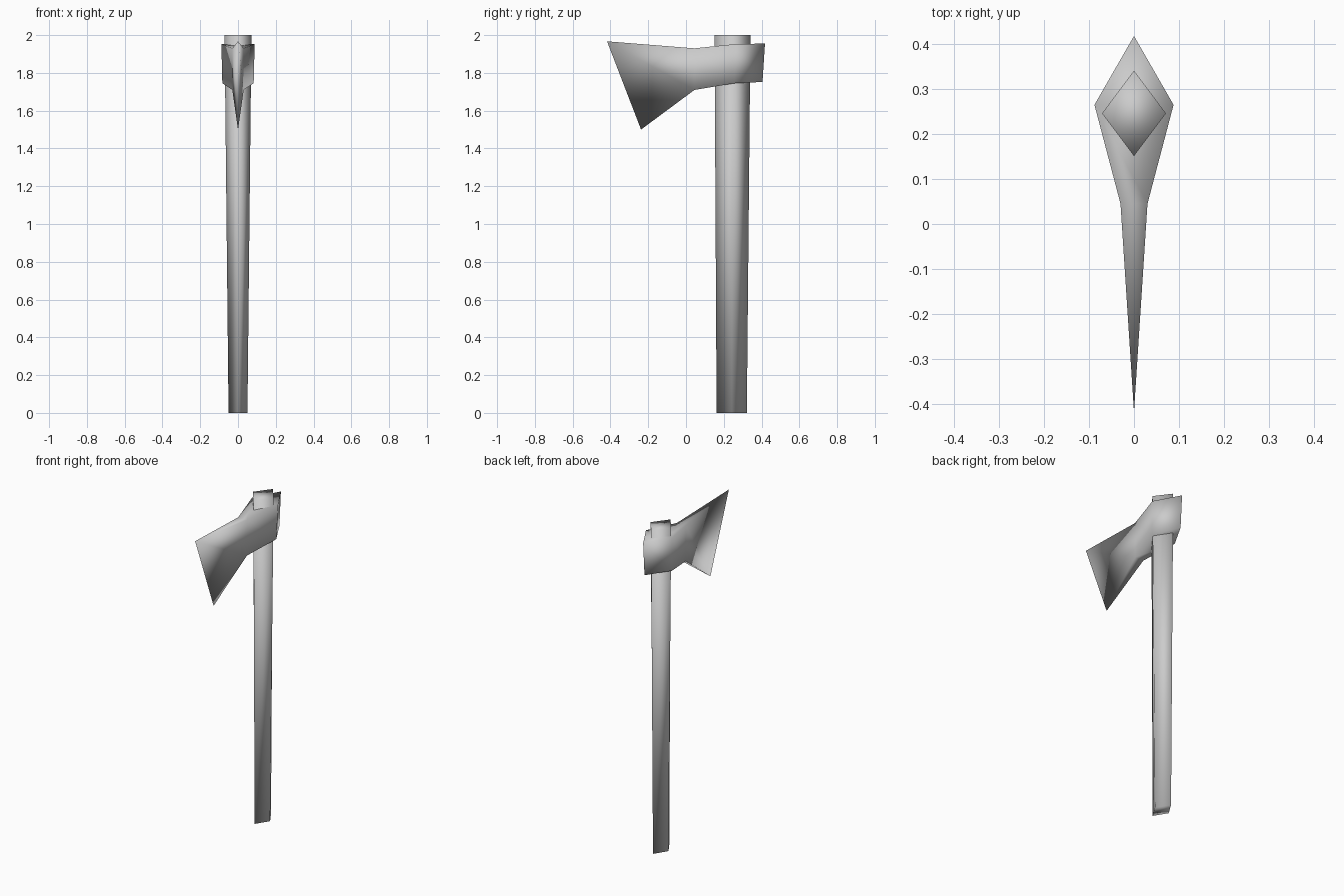
import bpy
import bmesh

if "Cube" in bpy.data.objects:
    bpy.data.objects.remove(bpy.data.objects["Cube"])


def finish(bm, name):
    bmesh.ops.recalc_face_normals(bm, faces=bm.faces)
    mesh = bpy.data.meshes.new(name)
    bm.to_mesh(mesh)
    bm.free()
    for p in mesh.polygons:
        p.use_smooth = True
    ob = bpy.data.objects.new(name, mesh)
    bpy.context.collection.objects.link(ob)
    return ob


def bridge(bm, a, b):
    n = len(a)
    for i in range(n):
        j = (i + 1) % n
        bm.faces.new((a[i], a[j], b[j], b[i]))


# Handle: tapered diamond-section shaft
bm = bmesh.new()
rings = []
for z, hx, y0, y1 in [(0, 0.05, 0.162, 0.322), (2, 0.071, 0.151, 0.341)]:
    ym = (y0 + y1) / 2
    rings.append([bm.verts.new(p) for p in
                  [(0, y0, z), (hx, ym, z), (0, y1, z), (-hx, ym, z)]])
bridge(bm, *rings)
for r in rings:
    bm.faces.new(r)
finish(bm, "handle")

# Axe head: cutting edge, narrow neck, wide eye, pointed back (half-width, y, z)
top = [(0, -0.418, 1.967), (0.03, 0.045, 1.93), (0.088, 0.265, 1.953), (0, 0.418, 1.955)]
bottom = [(0, -0.238, 1.50), (0.03, 0.045, 1.71), (0.083, 0.255, 1.745), (0, 0.405, 1.752)]
bm = bmesh.new()
loops = []
for prof in (top, bottom):
    right = [bm.verts.new(p) for p in prof]
    left = [bm.verts.new((-x, y, z)) for x, y, z in prof[2:0:-1]]
    loop = right + left
    loops.append(loop)
    # Cap: blade triangle, neck quad, back triangle
    for ids in [(0, 1, 5), (1, 2, 4, 5), (2, 3, 4)]:
        bm.faces.new([loop[i] for i in ids])
bridge(bm, *loops)
finish(bm, "axe_head")
